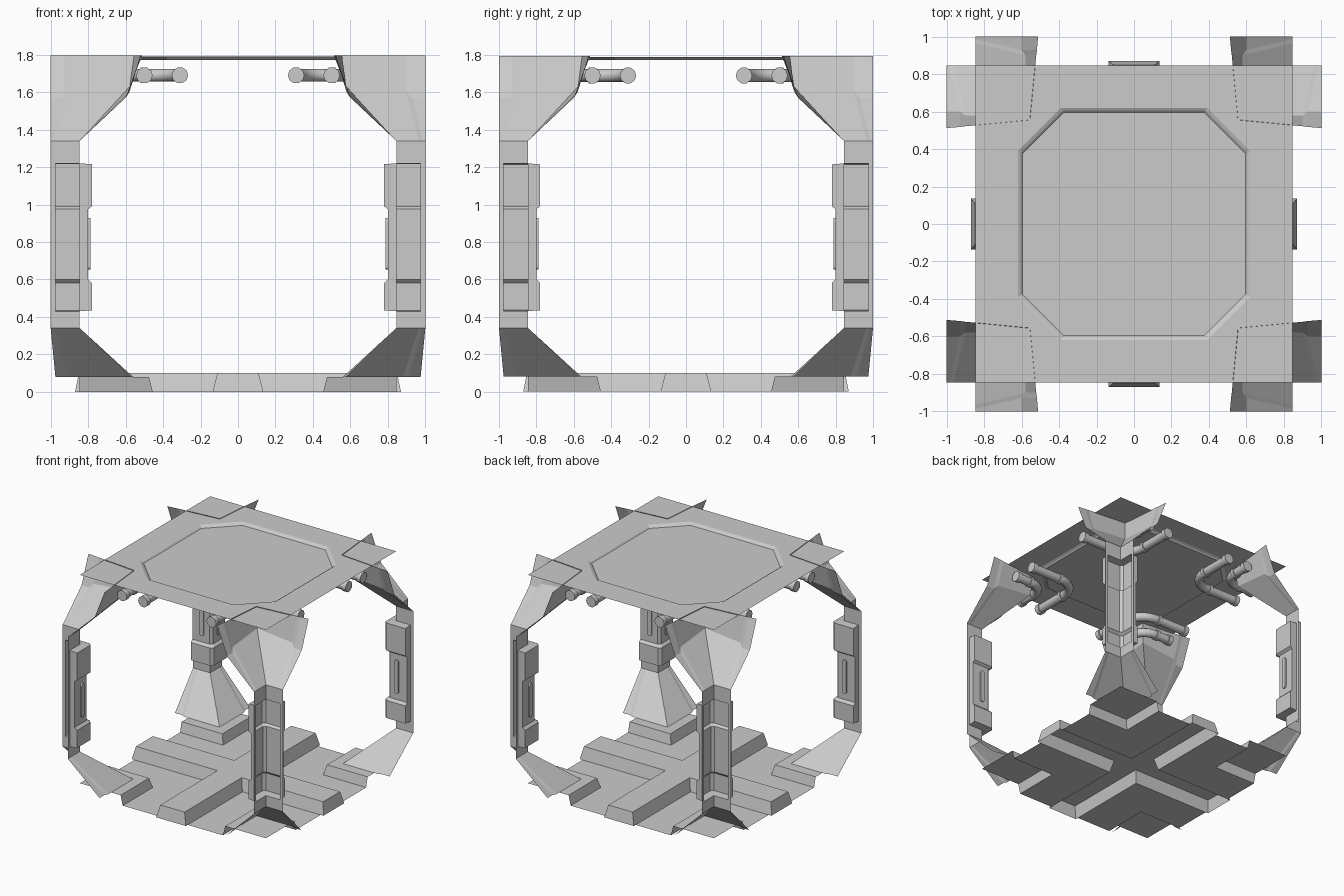
import bpy, bmesh
from math import sin, cos, pi

cube = bpy.data.objects.get("Cube")
if cube:
    bpy.data.objects.remove(cube)

metal = bpy.data.materials.new("plain_grey")
metal.use_nodes = True
grey = (0.6, 0.6, 0.6, 1)
metal.diffuse_color = grey
metal.node_tree.nodes["Principled BSDF"].inputs["Base Color"].default_value = grey

CORNERS = ["back_left", "back_right", "front_right", "front_left"]
WALL = 0.845


def place(data, name, turn=0):
    ob = bpy.data.objects.new(name, data)
    ob.rotation_euler.z = turn * pi / 2
    bpy.context.collection.objects.link(ob)
    return ob


def mesh_from(name, faces):
    """Weld a list of faces, each a list of points, into one mesh."""
    bm = bmesh.new()
    for pts in faces:
        bm.faces.new([bm.verts.new(p) for p in pts])
    bmesh.ops.remove_doubles(bm, verts=bm.verts, dist=0.0005)
    bmesh.ops.dissolve_degenerate(bm, edges=bm.edges, dist=0.0005)
    me = bpy.data.meshes.new(name)
    bm.to_mesh(me)
    bm.free()
    me.materials.append(metal)
    return me


def at_corners(name, data):
    for k, corner in enumerate(CORNERS):
        place(data, corner + "_" + name, k)


def swap(pts):
    """Mirror points across the corner diagonal, reversing the winding."""
    return [(p[1], p[0], *p[2:]) for p in reversed(pts)]


def loft(rings):
    return [[a[i], a[i + 1], b[i + 1], b[i]]
            for a, b in zip(rings, rings[1:]) for i in range(len(a) - 1)]


def section(half, z):
    """Corner-wrapping cross-section; a half is (x, y) or (x, y, dz)."""
    pts = list(half) + swap(half)
    return [(p[0], p[1], z + (p[2] if len(p) > 2 else 0)) for p in pts]


def quarter_turns(faces):
    out = []
    for k in range(4):
        c, s = round(cos(k * pi / 2)), round(sin(k * pi / 2))
        out += [[(c * x - s * y, s * x + c * y, z) for x, y, z in f] for f in faces]
    return out


def both(faces):
    return faces + [swap(f) for f in faces]


# Floor: raised cross, low panels and raised corner pads
H, PAD = 0.1, 0.08
arm = [
    [(.11, 0, H), (.85, 0, H), (.85, .11, H), (.11, .11, H)],
    [(.11, .11, H), (.85, .11, H), (.87, .135, 0), (.135, .135, 0)],
    [(.85, 0, H), (.87, 0, 0), (.87, .135, 0), (.85, .11, H)],
    [(.135, .135, 0), (WALL, .135, 0), (WALL, .455, 0), (.455, .455, 0)],
    [(.455, .455, 0), (WALL, .455, 0), (WALL, .475, PAD), (.475, .475, PAD)],
]
single = [
    [(0, 0, H), (.11, 0, H), (.11, .11, H), (0, .11, H)],
    [(.475, .475, PAD), (WALL, .475, PAD), (WALL, WALL, PAD), (.475, WALL, PAD)],
]
place(mesh_from("floor", quarter_turns(both(arm) + single)), "floor")

# Roof: flat square with a sunken octagonal panel
TOP = 1.79


def octagon(r, z):
    c = r * 0.63
    return [(r, 0, z), (r, c, z), (c, r, z), (0, r, z)]


rim = octagon(.62, TOP)
frame = [
    [rim[0], (WALL, 0, TOP), (WALL, WALL, TOP), rim[1]],
    [rim[1], (WALL, WALL, TOP), rim[2]],
    [rim[2], (WALL, WALL, TOP), (0, WALL, TOP), rim[3]],
]
steps = loft([rim, octagon(.605, TOP - .008), octagon(.595, TOP - .018),
              octagon(.58, TOP - .018)])
panel = [[(0, 0, TOP - .018)] + octagon(.58, TOP - .018)]
place(mesh_from("roof", quarter_turns(frame + steps + panel)), "roof")

# Pillar ends, and the thin side strips running past the covers
neck = [(1, WALL), (.985, WALL), (.965, WALL), (WALL, WALL)]
pillar = []
for low, high in ((.34, .43), (1.22, 1.34)):
    pillar += loft([section(neck, low), section(neck, high)])
strip = [(1, WALL, .43), (.975, WALL, .43), (.975, WALL, 1.22), (1, WALL, 1.22)]
at_corners("pillar", mesh_from("pillar", pillar + both([strip])))

# Hollow pillar cover with thick upper and lower blocks and a slim middle


def cover(r, z):
    chamfer = min(.02, WALL - r)
    return section([(.975, WALL), (.975, r), (r + chamfer, r)], z)


cover_rings = [(WALL, .43), (.78, .435), (.78, .58), (.8, .6),
               (.8, .975), (.78, .99), (.78, 1.215), (WALL, 1.22)]
at_corners("pillar_cover", mesh_from("pillar_cover", loft([cover(*r) for r in cover_rings])))

# Rounded upright ridges on the middle of each cover
outline = []
for i in range(14):
    a = pi * (i if i < 7 else i - 1) / 6
    outline.append((.885 + .018 * cos(a), (.91 if i < 7 else .67) + .018 * sin(a)))
outline.append(outline[0])
front = [(x, .788, z) for x, z in outline]
ridge = loft([[(x, .8, z) for x, z in outline], front]) + [front[:-1]]
at_corners("cover_ridge", mesh_from("cover_ridge", both(ridge)))

# Flared head and foot of each pillar, with a stepped outer edge
shoulder = [(1, .6, -.02), (.93, .6, -.02), (.9, .58, .01), (.578, .578, .04)]
lip = [(1, .512), (.93, .518), (.9, .522), (.555, .555)]
at_corners("pillar_head", mesh_from("pillar_head", loft([
    section(neck, 1.34), section(shoulder, 1.59), section(lip, 1.795)])))
skirt = [(.975, .575), (.91, .575), (.88, .56), (.56, .56)]
at_corners("pillar_foot", mesh_from("pillar_foot", loft([
    section(skirt, PAD), section(neck, .34)])))

# Pairs of bent pipes under the roof, with collars
PIPE_Z = 1.69


def tube(name, paths, radius):
    cu = bpy.data.curves.new(name, "CURVE")
    cu.dimensions = "3D"
    cu.bevel_depth = radius
    cu.bevel_resolution = 3
    cu.use_fill_caps = True
    for path in paths:
        sp = cu.splines.new("POLY")
        sp.points.add(len(path) - 1)
        for pt, (x, y) in zip(sp.points, path):
            pt.co = (x, y, PIPE_Z, 1)
    cu.materials.append(metal)
    at_corners(name, cu)


pipes, collars = [], []
for d, bend in ((.5, .13), (.31, .18)):
    m = d + bend
    arc = [(m - bend * sin(a), m - bend * cos(a))
           for a in (pi / 2 * (1 - i / 8) for i in range(9))]
    pipes.append([(d, .785)] + arc + [(.785, d)])
    for start, end in ((.75, .79), (m, m + .03)):
        ring = [(d, start), (d, end)]
        collars += [ring, swap(ring)]
tube("pipes", pipes, .036)
tube("pipe_collars", collars, .044)
